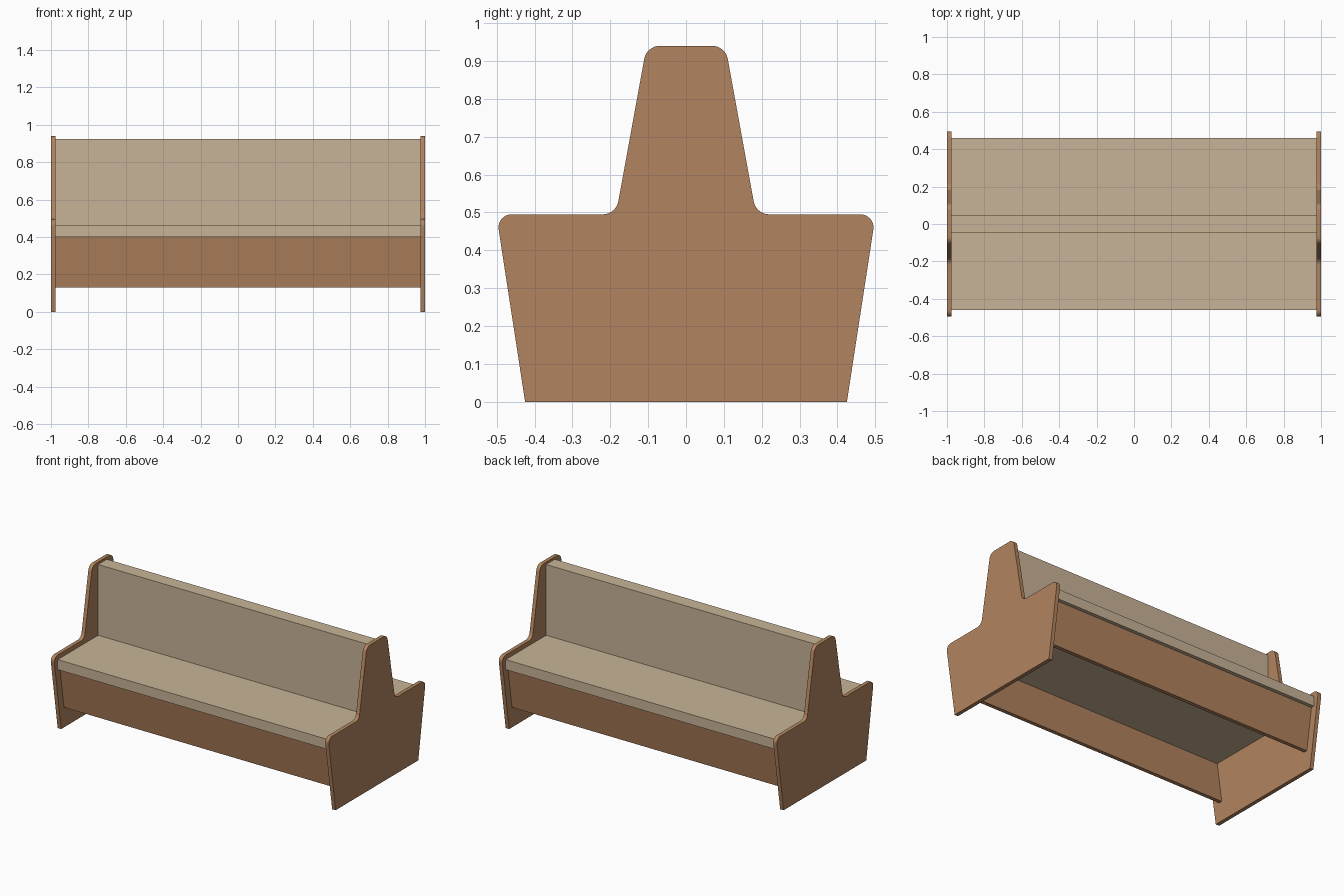
import bpy, bmesh, math
from mathutils import Vector

if "Cube" in bpy.data.objects:
    bpy.data.objects.remove(bpy.data.objects["Cube"])


def material(name, rgb):
    m = bpy.data.materials.new(name)
    m.diffuse_color = (*rgb, 1)
    m.use_nodes = True
    m.node_tree.nodes["Principled BSDF"].inputs["Base Color"].default_value = m.diffuse_color
    return m


wood = material("warm wood", (0.445, 0.231, 0.112))
cushion = material("beige cushion", (0.578, 0.456, 0.309))


def rounded(points, segments=8):
    """Replace each (y, z, tangent length) corner by a true arc."""
    out = []
    n = len(points)
    for i, (y, z, t) in enumerate(points):
        p = Vector((y, z))
        if t == 0:
            out.append(p)
            continue
        a = (Vector(points[i - 1][:2]) - p).normalized()
        b = (Vector(points[(i + 1) % n][:2]) - p).normalized()
        half = a.angle(b) / 2
        r = t * math.tan(half)
        c = p + (a + b).normalized() * (t / math.cos(half))
        s, e = p + a * t - c, p + b * t - c
        sweep = s.angle(e)
        for k in range(segments + 1):
            f = k / segments
            out.append(c + (s * math.sin((1 - f) * sweep) + e * math.sin(f * sweep)) / math.sin(sweep))
    return out


def extrude_x(name, profile, x0, x1, mat):
    """Extrude a y-z profile along x."""
    bm = bmesh.new()
    face = bm.faces.new([bm.verts.new((x0, y, z)) for y, z in profile])
    new = bmesh.ops.extrude_face_region(bm, geom=[face])["geom"]
    verts = [g for g in new if isinstance(g, bmesh.types.BMVert)]
    bmesh.ops.translate(bm, verts=verts, vec=(x1 - x0, 0, 0))
    bmesh.ops.recalc_face_normals(bm, faces=bm.faces)
    mesh = bpy.data.meshes.new(name)
    bm.to_mesh(mesh)
    bm.free()
    mesh.materials.append(mat)
    ob = bpy.data.objects.new(name, mesh)
    bpy.context.collection.objects.link(ob)
    return ob


def box_profile(y0, y1, z0, z1):
    return [(y0, z0), (y1, z0), (y1, z1), (y0, z1)]


# End panels: stepped silhouette with rounded shoulders
half = [(0.425, 0, 0), (0.501, 0.495, 0.04), (0.185, 0.495, 0.035), (0.104, 0.94, 0.035)]
outline = rounded(half + [(-y, z, t) for y, z, t in reversed(half)])
for side, x0, x1 in (("left", -1, -0.975), ("right", 0.975, 1)):
    ob = extrude_x(side + "_end_panel", outline, x0, x1, wood)
    bpy.ops.object.select_all(action='DESELECT')
    ob.select_set(True)
    bpy.context.view_layer.objects.active = ob
    bpy.ops.object.shade_smooth_by_angle(angle=math.radians(30))

# Seat slab serving both sides, and the shared backrest
extrude_x("seat", box_profile(-0.46, 0.46, 0.40, 0.465), -0.975, 0.975, cushion)
extrude_x("backrest", box_profile(-0.045, 0.045, 0.465, 0.925), -0.975, 0.975, cushion)

# Slanted aprons under the seat edges
for side, s in (("front", -1), ("back", 1)):
    apron = [(s * 0.437, 0.40), (s * 0.396, 0.13), (s * 0.371, 0.13), (s * 0.412, 0.40)]
    extrude_x(side + "_apron", apron, -0.975, 0.975, wood)
